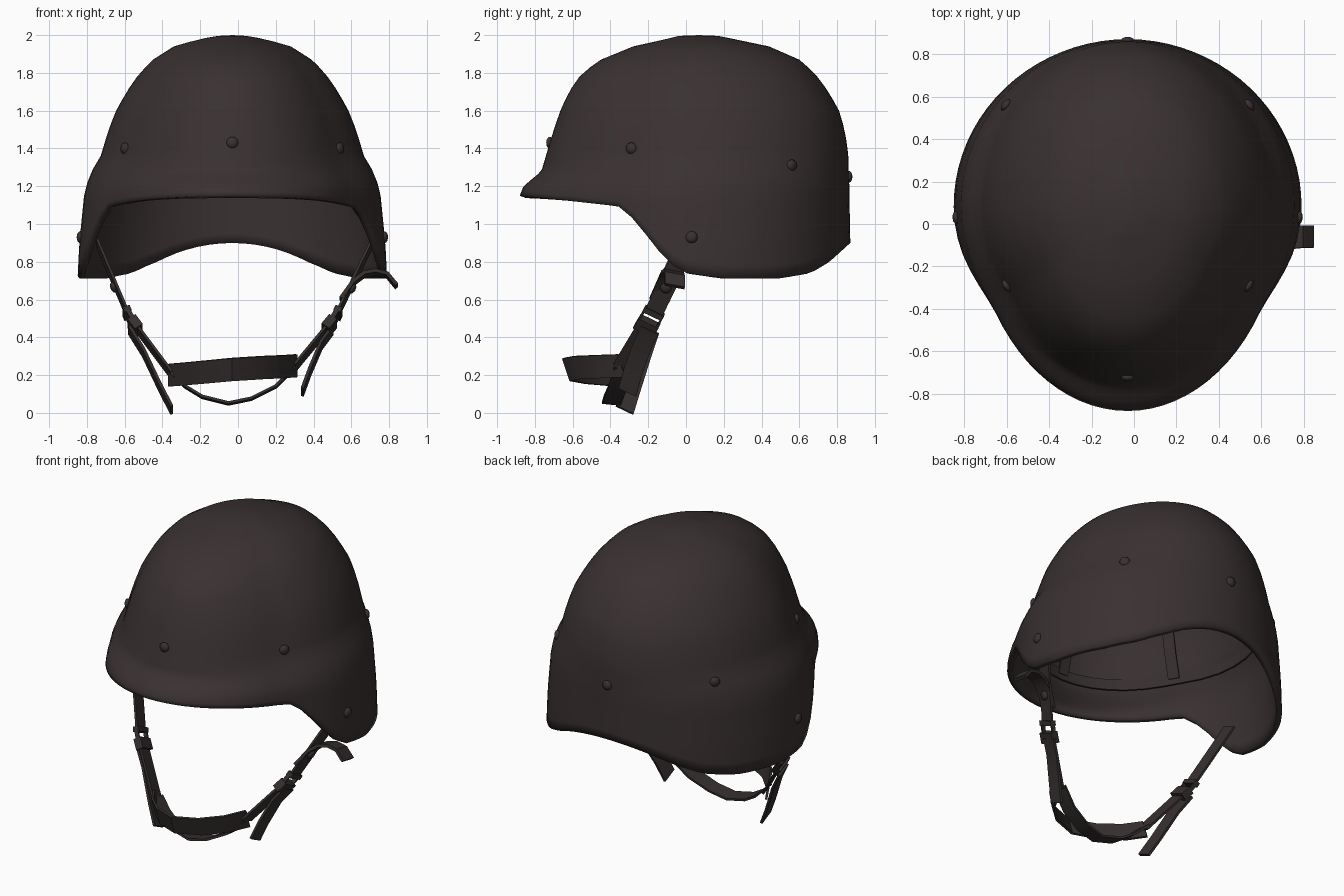
import bpy, bmesh, math
from mathutils import Vector

if "Cube" in bpy.data.objects:
    bpy.data.objects.remove(bpy.data.objects["Cube"])

def material(name, col):
    m = bpy.data.materials.new(name)
    m.diffuse_color = (*col, 1)
    m.use_nodes = True
    m.node_tree.nodes["Principled BSDF"].inputs["Base Color"].default_value = m.diffuse_color
    return m

SHELL = material("dark brown shell", (0.042, 0.031, 0.031))
STRAP = material("dark strap", (0.036, 0.028, 0.028))
CX, CY = -0.03, 0.08

def finish(name, bm, mat, angle=40):
    bmesh.ops.recalc_face_normals(bm, faces=bm.faces)
    me = bpy.data.meshes.new(name)
    bm.to_mesh(me)
    bm.free()
    ob = bpy.data.objects.new(name, me)
    bpy.context.collection.objects.link(ob)
    me.materials.append(mat)
    bpy.ops.object.select_all(action='DESELECT')
    ob.select_set(True)
    bpy.context.view_layer.objects.active = ob
    bpy.ops.object.shade_smooth_by_angle(angle=math.radians(angle))
    return ob

def lerp_table(table, t):
    if t <= table[0][0]:
        return table[0][1:]
    for a, b in zip(table, table[1:]):
        if t <= b[0]:
            f = (t - a[0]) / (b[0] - a[0])
            return [p + (q - p) * f for p, q in zip(a[1:], b[1:])]
    return table[-1][1:]

# shell sections: height, front y, back y, half width
SECTIONS = [(0.7, -.88, .87, .82), (0.9, -.88, .87, .81), (1.15, -.88, .865, .785),
            (1.2, -.86, .865, .775), (1.28, -.765, .86, .745), (1.35, -.745, .86, .70),
            (1.4, -.73, .855, .685), (1.5, -.70, .84, .655), (1.6, -.665, .81, .615),
            (1.7, -.62, .755, .56), (1.8, -.55, .68, .49), (1.87, -.45, .60, .42),
            (1.94, -.28, .44, .31), (1.98, -.10, .25, .17), (2.0, -.02, .15, .05)]
# rim height along y
RIM = [(-.88, 1.15), (-.36, 1.095), (-.3, 1.05), (-.2, .93), (-.1, .80), (0, .74),
       (.2, .712), (.5, .712), (.66, .74), (.76, .80), (.87, .90)]

def shell_point(a, z, k=1.0):
    front, back, w = lerp_table(SECTIONS, z)
    c, s = math.cos(a), math.sin(a)
    y = (back - CY) * s if s > 0 else (CY - front) * s
    narrow = 1 - 0.08 * min(1, (s / 0.5) ** 2) if s < 0 else 1
    return Vector((CX + k * w * c * narrow, CY + k * y, z))

# helmet shell
N, LOW = 80, 9
UPPER = [1.4, 1.46, 1.53, 1.6, 1.66, 1.72, 1.78, 1.83, 1.87, 1.91, 1.94, 1.965, 1.985, 1.996]
bm = bmesh.new()
cols = []
for i in range(N):
    a = 2 * math.pi * i / N
    rim = lerp_table(RIM, shell_point(a, 0.9).y)[0]
    zs = [rim + (1.36 - rim) * j / LOW for j in range(LOW + 1)] + UPPER
    cols.append([bm.verts.new(shell_point(a, z)) for z in zs])
top = bm.verts.new((CX, 0.07, 2.0))
for p, q in zip(cols, cols[1:] + cols[:1]):
    for j in range(len(p) - 1):
        bm.faces.new((p[j], q[j], q[j + 1], p[j + 1]))
    bm.faces.new((p[-1], q[-1], top))
shell = finish("helmet_shell", bm, SHELL, 50)
sol = shell.modifiers.new("thickness", 'SOLIDIFY')
sol.thickness = 0.035
sol.offset = -1

# rivets on the shell
def rivet(name, pos, out, r=0.032, mat=SHELL):
    bm = bmesh.new()
    bmesh.ops.create_uvsphere(bm, u_segments=12, v_segments=6, radius=r)
    rot = Vector(out).to_track_quat('Z', 'Y').to_matrix()
    for v in bm.verts:
        v.co.z *= 0.6
        v.co = rot @ v.co + Vector(pos)
    finish(name, bm, mat, 60)

def shell_rivet(name, a, z):
    p = shell_point(a, z)
    rivet(name, p, (p.x - CX, p.y - CY, 0))

shell_rivet("front_rivet", -math.pi / 2, 1.43)
shell_rivet("back_rivet", math.pi / 2, 1.25)
for label, y, z in (("brow", -.29, 1.4), ("rear", .56, 1.31), ("ear", .03, .93)):
    front, back, w = lerp_table(SECTIONS, z)
    a = math.asin((y - CY) / ((back - CY) if y > CY else (CY - front)))
    shell_rivet(label + "_rivet_right", a, z)
    shell_rivet(label + "_rivet_left", math.pi - a, z)

# flat strap swept along a path
def ribbon(name, pts, w, t=0.014, mat=STRAP):
    pts = [Vector(p) for p in pts]
    bm = bmesh.new()
    rings = []
    for i, p in enumerate(pts):
        tan = pts[min(i + 1, len(pts) - 1)] - pts[max(i - 1, 0)]
        wv = Vector(w(p) if callable(w) else w)
        n = tan.cross(wv).normalized() * t / 2
        rings.append([bm.verts.new(p + wv * s / 2 + n * u)
                      for s, u in ((1, 1), (1, -1), (-1, -1), (-1, 1))])
    for p, q in zip(rings, rings[1:]):
        for j in range(4):
            bm.faces.new((p[j], p[(j + 1) % 4], q[(j + 1) % 4], q[j]))
    bm.faces.new(rings[0])
    bm.faces.new(rings[-1][::-1])
    return finish(name, bm, mat, 35)

# inner suspension: head band and crown webbing
ribbon("head_band", [shell_point(2 * math.pi * i / 40, 1.3, 0.93) for i in range(41)],
       (0, 0, 0.07), 0.012)
for i in range(3):
    a = math.pi * i / 3 + math.pi / 6
    zs = [1.3, 1.45, 1.6, 1.72, 1.82, 1.88]
    arc = [shell_point(a, z, 0.92) for z in zs]
    arc += [shell_point(a + math.pi, z, 0.92) for z in reversed(zs)]
    ribbon("crown_web", arc, (-0.07 * math.sin(a), 0.07 * math.cos(a), 0), 0.01)

# side straps, buckles and loose ends
WIDE = Vector((0, 0.088, -0.042))
LEFT_TOP, LEFT_BUCKLE, LEFT_END = Vector((-.745, .0, .90)), Vector((-.575, -.185, .50)), Vector((-.35, -.34, .20))
RIGHT_TOP, RIGHT_BUCKLE, RIGHT_END = Vector((.70, .0, .88)), Vector((.515, -.185, .50)), Vector((.30, -.34, .24))
for side, hi, mid, lo, tail in (
        ("left", LEFT_TOP, LEFT_BUCKLE, LEFT_END, [(-.575, -.19, .44), (-.50, -.23, .32), (-.41, -.29, .13), (-.35, -.325, .015)]),
        ("right", RIGHT_TOP, RIGHT_BUCKLE, RIGHT_END, [(.50, -.19, .44), (.44, -.23, .36), (.38, -.28, .22), (.34, -.31, .11)])):
    up = (hi - mid).normalized()
    down = (lo - mid).normalized()
    ribbon("upper_strap_" + side, [hi, hi.lerp(mid, .5), mid + up * .02], WIDE)
    ribbon("lower_strap_" + side, [mid + down * .02, mid.lerp(lo, .5), lo], WIDE)
    ribbon("buckle_top_" + side, [mid + up * .02, mid + up * .05], WIDE * 1.15, 0.04)
    ribbon("buckle_bottom_" + side, [mid + down * .02, mid + down * .09], WIDE * 1.2, 0.05)
    for s in (-1, 1):
        off = WIDE * 0.52 * s
        ribbon("buckle_rail_" + side, [mid + up * .04 + off, mid + down * .04 + off], WIDE * .12, 0.025)
    ribbon("loose_end_" + side, tail, WIDE * 1.05, 0.016)
    # snap near the top of the strap
    out = up.cross(WIDE).normalized() * (1 if side == "right" else -1)
    if out.x * mid.x < 0:
        out = -out
    rivet("strap_snap_" + side, mid + up * .2 + out * .012, out, 0.03, STRAP)

# folded flap on the right strap
ribbon("right_flap", [(.545, -.14, .60), (.61, -.10, .69), (.67, -.08, .735), (.73, -.065, .745),
                      (.79, -.06, .73), (.84, -.06, .67)], (0, .105, -.02), 0.02)

# chin cup band in front and thin strap beneath
ribbon("chin_cup", [(-.365, -.33, .20), (-.30, -.44, .205), (-.19, -.55, .215), (-.03, -.63, .23),
                    (.13, -.58, .24), (.24, -.47, .245), (.31, -.34, .25)], (0, -.04, .12), 0.014)
ribbon("under_chin_strap", [(-.355, -.33, .21), (-.28, -.36, .14), (-.19, -.385, .085), (-.05, -.395, .05),
                            (.07, -.385, .075), (.20, -.36, .14), (.30, -.33, .24)], (0, .10, -.01), 0.014)
